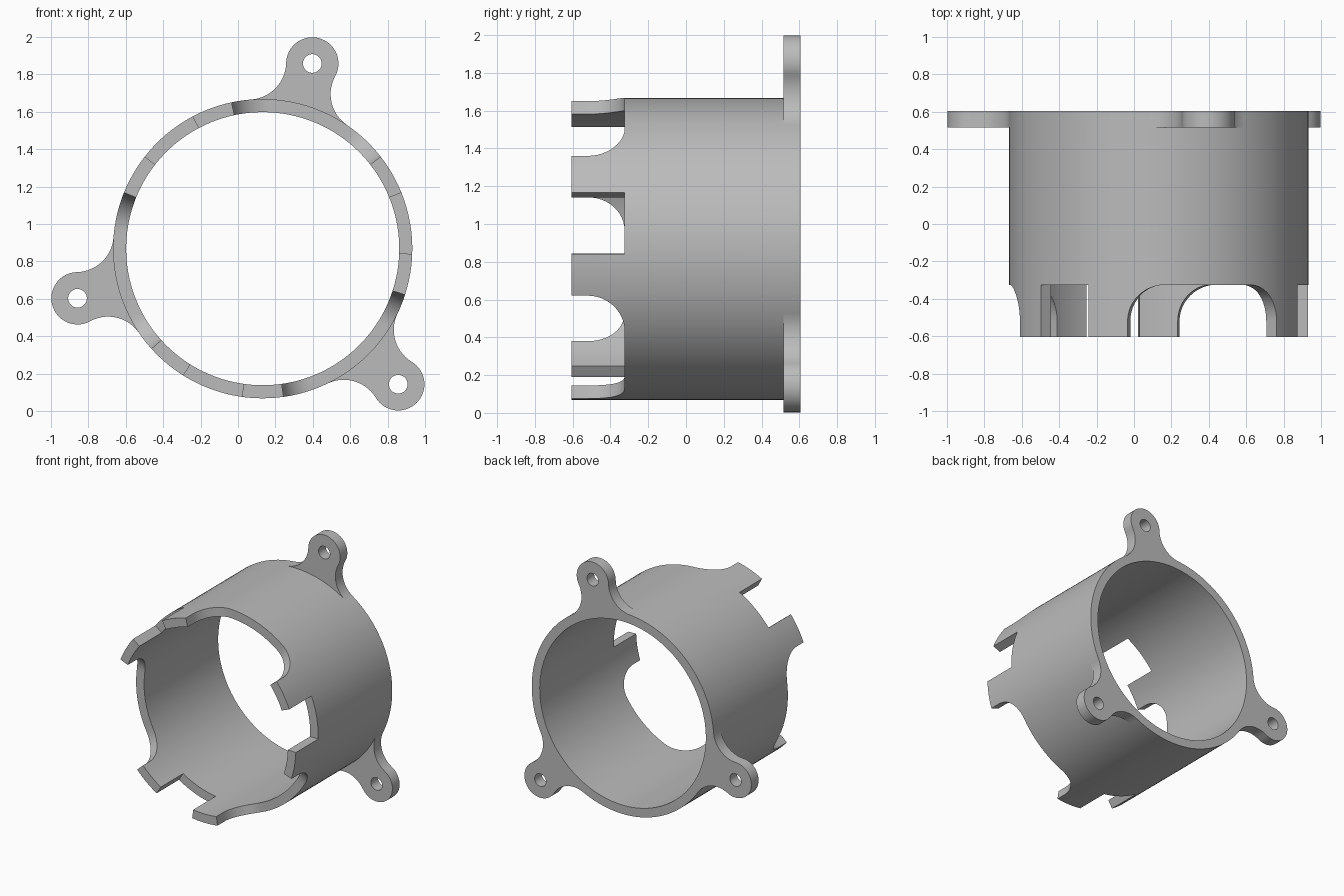
import bpy, bmesh
from math import radians, degrees, sin, cos, pi, acos, atan2
from mathutils import Vector

cube = bpy.data.objects.get("Cube")
if cube:
    bpy.data.objects.remove(cube)

# Main dimensions
CX, CZ = 0.132, 0.868
R_OUT, R_IN = 0.80, 0.73
FRONT, SHOULDER, BASE, FLANGE, BACK = -0.605, -0.52, -0.325, 0.515, 0.605
EAR_DIST, EAR_R, HOLE_R, FILLET = 1.025, 0.14, 0.05, 0.20

grey = bpy.data.materials.new("plain_grey")
grey.use_nodes = True
colour = (0.5, 0.5, 0.5, 1)
grey.diffuse_color = colour
grey.node_tree.nodes["Principled BSDF"].inputs["Base Color"].default_value = colour


def polar(r, deg, y):
    a = radians(deg)
    return Vector((CX + r * cos(a), y, CZ + r * sin(a)))


def finish(bm, name):
    bmesh.ops.remove_doubles(bm, verts=bm.verts, dist=0.0005)
    bmesh.ops.recalc_face_normals(bm, faces=bm.faces)
    mesh = bpy.data.meshes.new(name)
    bm.to_mesh(mesh)
    bm.free()
    mesh.materials.append(grey)
    obj = bpy.data.objects.new(name, mesh)
    bpy.context.collection.objects.link(obj)
    bpy.ops.object.select_all(action='DESELECT')
    obj.select_set(True)
    bpy.context.view_layer.objects.active = obj
    bpy.ops.object.shade_smooth_by_angle(angle=radians(30))


def steps(a, b, n):
    return [a + (b - a) * i / n for i in range(n + 1)]


# Front rim outline: square slot, tooth, then a wide scoop with rounded corners
half = [(a, BASE) for a in steps(0, 12, 4)]
half += [(a, FRONT) for a in steps(12, 28, 6)]
half += [(42.5 - 14.5 * cos(t), SHOULDER + (BASE - SHOULDER) * sin(t))
         for t in steps(0, pi / 2, 12)]
half += [(a, BASE) for a in steps(42.5, 60, 6)[1:]]
period = [(-a, y) for a, y in reversed(half[1:])] + half
rim = [(10 + 120 * k + a, y) for k in range(3) for a, y in period]


# Castellated tube
def quad(bm, points):
    unique = []
    for p in points:
        if all((p - q).length > 1e-5 for q in unique):
            unique.append(p)
    if len(unique) > 2:
        bm.faces.new([bm.verts.new(p) for p in unique])


bm = bmesh.new()
levels = [FRONT, SHOULDER, BASE, BACK]
for (a, ya), (b, yb) in zip(rim, rim[1:] + rim[:1]):
    for lo, hi in zip(levels, levels[1:]):
        pa, pb = [min(max(y, lo), hi) for y in (ya, yb)]
        for r in (R_OUT, R_IN):
            quad(bm, [polar(r, a, pa), polar(r, b, pb),
                      polar(r, b, hi), polar(r, a, hi)])
        # Side walls of teeth are split at the same levels
        if abs(a - b) < 1e-6 and pa != pb:
            quad(bm, [polar(R_OUT, a, pa), polar(R_OUT, a, pb),
                      polar(R_IN, a, pb), polar(R_IN, a, pa)])
    if abs(a - b) > 1e-6:
        quad(bm, [polar(R_OUT, a, ya), polar(R_OUT, b, yb),
                  polar(R_IN, b, yb), polar(R_IN, a, ya)])
        quad(bm, [polar(R_OUT, a, BACK), polar(R_OUT, b, BACK),
                  polar(R_IN, b, BACK), polar(R_IN, a, BACK)])
finish(bm, "castellated_tube")


# Ear outline: round tip blended into the tube by concave fillets
def arc(c, r, a, b, n):
    return [(c[0] + r * cos(t), c[1] + r * sin(t)) for t in steps(a, b, n)]


reach = R_OUT + FILLET
spread = acos((reach ** 2 + EAR_DIST ** 2 - (EAR_R + FILLET) ** 2)
              / (2 * reach * EAR_DIST))
fc = (reach * cos(spread), reach * sin(spread))
touch = atan2(fc[1], fc[0] - EAR_DIST)
blend = arc(fc, FILLET, touch - pi, spread - pi, 14)
tip = arc((EAR_DIST, 0), EAR_R, -touch, touch, 32)
root = arc((0, 0), R_OUT - 0.004, spread, -spread, 14)
outline = tip + blend[1:] + root + [(u, -v) for u, v in reversed(blend[1:])]
hole = arc((EAR_DIST, 0), HOLE_R, 0, 2 * pi, 32)[:-1]


def mounting_ear(name, deg):
    bm = bmesh.new()
    edges = []
    for loop in (outline, hole):
        vs = [bm.verts.new(polar((u * u + v * v) ** 0.5,
                                 deg + degrees(atan2(v, u)), FLANGE))
              for u, v in loop]
        edges += [bm.edges.new((p, q)) for p, q in zip(vs, vs[1:] + vs[:1])]
    bmesh.ops.triangle_fill(bm, edges=edges, use_beauty=True)
    ext = bmesh.ops.extrude_face_region(bm, geom=bm.faces[:],
                                        use_keep_orig=True)
    moved = [g for g in ext["geom"] if isinstance(g, bmesh.types.BMVert)]
    bmesh.ops.translate(bm, verts=moved, vec=(0, BACK - FLANGE, 0))
    finish(bm, name)


for name, deg in (("top_ear", 75), ("right_ear", 195), ("left_ear", 315)):
    mounting_ear(name, deg)
